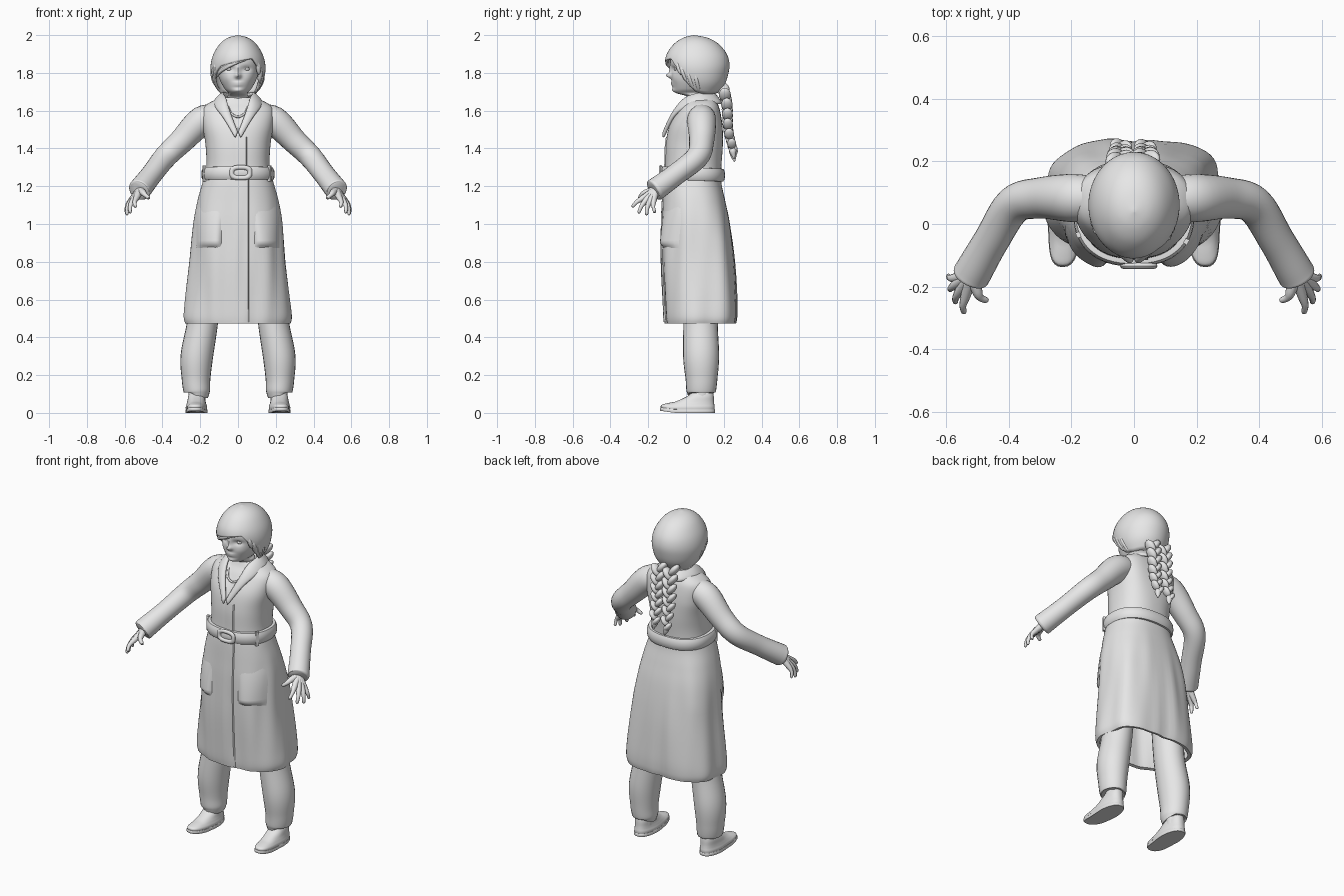
import bpy, bmesh, math
from mathutils import Vector, Matrix

if "Cube" in bpy.data.objects:
    bpy.data.objects.remove(bpy.data.objects["Cube"])

GREY = bpy.data.materials.new("light_grey")
GREY.diffuse_color = (0.8, 0.8, 0.8, 1)
GREY.use_nodes = True
GREY.node_tree.nodes["Principled BSDF"].inputs["Base Color"].default_value = GREY.diffuse_color


def finish(name, bm, mirror=False, solid=0, subsurf=0, recalc=True):
    if recalc:
        bmesh.ops.recalc_face_normals(bm, faces=bm.faces)
    me = bpy.data.meshes.new(name)
    bm.to_mesh(me)
    bm.free()
    me.materials.append(GREY)
    me.shade_smooth()
    me.set_sharp_from_angle(angle=math.radians(50))
    ob = bpy.data.objects.new(name, me)
    bpy.context.collection.objects.link(ob)
    if mirror:
        ob.modifiers.new("mirror", 'MIRROR').use_clip = True
    if solid:
        m = ob.modifiers.new("thickness", 'SOLIDIFY')
        m.thickness, m.offset = solid, 0
    if subsurf:
        m = ob.modifiers.new("smooth", 'SUBSURF')
        m.levels = m.render_levels = subsurf
    return ob


def cat(rows, k=6):
    """Smooth spline through rows of numbers."""
    out = []
    for i in range(len(rows) - 1):
        p0, p1, p2, p3 = (rows[max(0, min(len(rows) - 1, i + j))] for j in (-1, 0, 1, 2))
        for t in (s / k for s in range(k)):
            out.append([.5 * (2*b + (c-a)*t + (2*a-5*b+4*c-d)*t*t + (3*b-a-3*c+d)*t**3)
                        for a, b, c, d in zip(p0, p1, p2, p3)])
    return out + [list(rows[-1])]


def lookup(rows, z):
    """Linear interpolation in a table keyed on its first column."""
    rows = sorted(rows)
    z = max(rows[0][0], min(rows[-1][0], z))
    for a, b in zip(rows, rows[1:]):
        if a[0] <= z <= b[0]:
            t = (z - a[0]) / max(1e-9, b[0] - a[0])
            return [p + (q - p) * t for p, q in zip(a, b)]


def section(row, th, n=2.0, off=0, cx=0):
    """Point on a superellipse; row is z, half width, front y, back y."""
    z, rx, yf, yb = row
    s = lambda v: math.copysign(abs(v) ** (2 / n), v)
    return Vector((cx + (rx + off) * s(math.sin(th)),
                   (yf + yb) / 2 - ((yb - yf) / 2 + off) * s(math.cos(th)), z))


def grid(bm, pts, loop=False, caps=False):
    vs = [[bm.verts.new(p) for p in r] for r in pts]
    n = len(vs[0])
    for a, b in zip(vs, vs[1:]):
        for j in range(n if loop else n - 1):
            bm.faces.new((a[j], a[(j+1) % n], b[(j+1) % n], b[j]))
    if caps:
        bm.faces.new(vs[0])
        bm.faces.new(vs[-1])


def loft(name, rows, n=2.0, seg=48, cx=0, shape=lambda p: p, **kw):
    bm = bmesh.new()
    grid(bm, [[shape(section(r, 2*math.pi*j/seg, n, 0, cx)) for j in range(seg)] for r in rows], True, True)
    return finish(name, bm, **kw)


def tube(name, pts, k=5, seg=16, bm=None, deep=1, **kw):
    """Round tube; each point is x, y, z, radius."""
    own = bm is None
    bm = bm or bmesh.new()
    p = cat(pts, k)
    c = [Vector(q[:3]) for q in p]
    d = (c[-1] - c[0]).normalized()
    up = Vector((0, 1, 0)) if abs(d.z) > .85 else Vector((0, 0, 1))
    rings = []
    for i, q in enumerate(p):
        t = (c[min(i+1, len(c)-1)] - c[max(i-1, 0)]).normalized()
        a = t.cross(up).normalized()
        b = a.cross(t) * deep
        rings.append([c[i] + q[3] * (a*math.cos(w) + b*math.sin(w))
                      for w in (2*math.pi*j/seg for j in range(seg))])
    grid(bm, rings, True, True)
    if own:
        return finish(name, bm, **kw)


def blob(bm, loc, size, rot=0):
    bmesh.ops.create_uvsphere(bm, u_segments=16, v_segments=10, radius=1, matrix=Matrix.Translation(loc)
                              @ Matrix.Rotation(rot, 4, 'Y') @ Matrix.Diagonal((*size, 1)))


# Coat body with open hem and lining
outer = cat([(1.67, .085, .0, .150), (1.64, .155, -.015, .166), (1.60, .19, -.045, .18), (1.52, .188, -.088, .193),
             (1.42, .172, -.108, .195), (1.30, .168, -.112, .187), (1.22, .188, -.12, .187),
             (1.12, .215, -.125, .208), (1.0, .236, -.13, .232), (.8, .253, -.13, .256), (.6, .276, -.12, .268),
             (.51, .284, -.115, .268), (.472, .276, -.11, .262)])
lining = [[z + .004, rx - .018, yf + .018, yb - .018] for z, rx, yf, yb in reversed(outer) if z < 1.1]
N = 2.35
clamp = lambda v: max(0, min(1, v))


def folds(p):
    f = clamp((1.2 - p.z) / .3)
    a = math.atan2(p.x, -(p.y - .06))
    k = 1 + f * (.016 * math.sin(9*a + 2*p.z) + .014 * math.sin(5*a + 5*p.z) + .008 * math.sin(14*a - 4*p.z))
    # squarer back corners on skirt and shoulder blades
    k += (.07 * f + .05 * clamp((p.z - 1.35) / .15)) * math.exp(-((abs(a) - 2.3) / .35)**2)
    q = Vector((p.x * k, .065 + (p.y - .065) * k, p.z))
    if p.y < .05:   # open neckline
        q.y += .014 * clamp(((p.z - 1.46) * .45 - abs(p.x)) / .02)
    return q


loft("coat", outer + lining, N, 80, shape=folds)


def front(x, z, off=0):
    """Point on the front of the coat."""
    _, rx, yf, yb = lookup(outer, z)
    y = (yf + yb)/2 - (yb - yf)/2 * max(0, 1 - abs(x/rx)**N) ** (1/N)
    return Vector((x, folds(Vector((x, y, z))).y - off, z))


def patch(name, x0, x1, z0, z1, puff, m=12, k=16):
    """Raised panel following the coat front; puff(u, v) is its height."""
    bm = bmesh.new()
    grid(bm, [[front(x0 + (x1-x0)*j/m, z0 + (z1-z0)*i/k, puff(j/m, i/k) - .003) for j in range(m + 1)]
              for i in range(k + 1)])
    return finish(name, bm)


# Sagging pockets, and an overlapping front edge
pouch = lambda u, v: .024 * (1 - abs(2*u-1)**4) * (1 - v**1.5) * min(1, v*8)
patch("right_pocket", -.22, -.085, .872, 1.09, pouch)
patch("left_pocket", .085, .22, .872, 1.09, pouch)
overlap = lambda u, v: 0 if u == 1 else .010 * u
patch("front_overlap", -.07, .06, .48, 1.24, overlap, m=20, k=40)
patch("upper_overlap", -.04, .05, 1.29, 1.46, overlap)

# Soft belt dipping at the back, keepers and buckle
waist = lookup(outer, 1.27)[1:]
bm = bmesh.new()
rows = []
for z, o in ((1.236, 0), (1.237, .012), (1.25, .019), (1.27, .021), (1.29, .019), (1.304, .012), (1.305, 0)):
    rows.append([section([z - .006 * (1 - math.cos(th))] + waist, th, N, o)
                 for th in (2*math.pi*j/64 for j in range(64))])
grid(bm, rows, True, True)
finish("belt", bm)
bm = bmesh.new()
for th in (1.05, -1.2):
    p = section([1.268] + waist, th, N, .016)
    bmesh.ops.create_cube(bm, size=1, matrix=Matrix.Translation(p) @ Matrix.Rotation(th, 4, 'Z')
                          @ Matrix.Diagonal((.018, .014, .085, 1)))
finish("belt_keepers", bm)
bm = bmesh.new()
ring = []
s = lambda v: math.copysign(abs(v)**.7, v)
for i in range(40):
    a = 2*math.pi*i/40
    ring.append([Vector((.015 + (.048 + .012*math.cos(w))*s(math.cos(a)), -.134 - .010*math.sin(w),
                         1.272 + (.028 + .012*math.cos(w))*s(math.sin(a)))) for w in
                 (2*math.pi*j/8 for j in range(8))])
grid(bm, ring + [ring[0]], True)
bmesh.ops.remove_doubles(bm, verts=bm.verts, dist=1e-5)
finish("buckle", bm)

# Collar running down into lapels
inner = [(0, .145, 1.69), (.05, .13, 1.69), (.075, .07, 1.69), (.062, 0, 1.665), (.046, -.05, 1.60), (.003, -.112, 1.475)]
edge = [(0, .187, 1.635), (.075, .178, 1.635), (.126, .09, 1.64), (.122, 0, 1.617), (.078, -.07, 1.56), (.012, -.120, 1.452)]
bm = bmesh.new()
grid(bm, [[Vector(a).lerp(Vector(b), t/4) + Vector((0, -.006, .010)) * math.sin(math.pi*t/4) for t in range(5)]
          for a, b in zip(cat(inner, 4), cat(edge, 4))])
finish("collar", bm, mirror=True, solid=.018, subsurf=1)
tube("shirt_neckline", [(-.055, -.012, 1.625, .006), (-.035, -.046, 1.585, .006), (0, -.054, 1.567, .006),
                        (.035, -.046, 1.585, .006), (.055, -.012, 1.625, .006)], 4, 8)

# Sleeves with plain cuffs
tube("sleeve", [(.10, .083, 1.565, .062), (.19, .083, 1.547, .077), (.30, .083, 1.438, .066), (.385, .060, 1.355, .061),
                (.455, -.05, 1.265, .057), (.51, -.145, 1.195, .060), (.522, -.166, 1.18, .060),
                (.525, -.172, 1.176, .050)], 6, 24, mirror=True)

# Hands: fingers fan out from the wrist
bm = bmesh.new()
for knuckle, tip, r in (((.538, -.228, 1.137), (.545, -.286, 1.09), .011), ((.556, -.212, 1.125), (.573, -.252, 1.058), .011),
                        ((.568, -.192, 1.118), (.590, -.21, 1.048), .011), ((.572, -.172, 1.118), (.595, -.166, 1.06), .010),
                        ((.502, -.215, 1.165), (.470, -.247, 1.136), .012)):
    k, t = Vector(knuckle), Vector(tip)
    mid = k.lerp(t, .5) + Vector((.006, -.004, .003))
    tube("", [(.518, -.16, 1.18, .022), (*k, r + .005), (*mid, r), (*k.lerp(t, .92), r * .8), (*t, r * .3)], 3, 10, bm)
finish("hand", bm, mirror=True)

# Trousers
tube("trouser_leg", [(.15, .08, .95, .085), (.17, .08, .7, .084), (.188, .077, .48, .082), (.218, .08, .30, .086),
                     (.222, .082, .18, .076), (.218, .08, .115, .070), (.218, .08, .105, .062)], 6, 24, deep=1.11, mirror=True)
tube("ankle", [(.218, .085, .16, .045), (.218, .085, .05, .045)], 2, 16, mirror=True)

# Shoes
toe = lambda p: Vector((.22 + (p.x - .22) * (1 - .9 * max(0, .03 - p.y) * max(0, p.y + .13) / .05)
                        + max(0, -p.y) * .06, p.y, p.z + max(0, -.06 - p.y) * .15))
loft("shoe", cat([(.012, .056, -.132, .15), (.03, .058, -.132, .152), (.045, .053, -.10, .15), (.062, .048, -.05, .148),
                  (.085, .044, .0, .147), (.105, .038, .03, .145)], 4), 2.4, 32, cx=.22, shape=toe, mirror=True)
loft("sole", [(0, .058, -.135, .152), (.004, .060, -.138, .154), (.014, .060, -.138, .154), (.018, .058, -.135, .152)],
     2.4, 32, cx=.22, shape=toe, mirror=True)


# Head and neck with sculpted face
def face(p):
    if p.y < .04 and p.z > 1.69:
        g = lambda x, z, w, h: math.exp(-((p.x - x)/w)**2 - ((p.z - z)/h)**2)
        p.y -= .026*g(0, 1.785, .015, .013) + .012*g(0, 1.812, .012, .03) + .010*g(0, 1.742, .026, .012)
        p.y -= .010*g(0, 1.707, .028, .012) + .006*(g(.06, 1.77, .03, .03) + g(-.06, 1.77, .03, .03))
        p.y += .012*(g(.045, 1.82, .024, .014) + g(-.045, 1.82, .024, .014)) + .004*g(0, 1.742, .025, .003)
    return p


loft("head", cat([(1.58, .06, .02, .13), (1.64, .055, .015, .12), (1.675, .055, .005, .12), (1.693, .050, -.05, .12),
                  (1.715, .070, -.066, .13), (1.76, .095, -.074, .16), (1.81, .110, -.077, .18), (1.87, .115, -.08, .19),
                  (1.93, .09, -.05, .16), (1.97, .04, 0, .10)], 8), 2.1, 96, shape=face)
bm = bmesh.new()
blob(bm, (.046, -.049, 1.82), (.016, .015, .010))
finish("eye", bm, mirror=True, recalc=False)
tube("eyelid", [(.026, -.058, 1.819, .002), (.036, -.063, 1.829, .003), (.054, -.058, 1.830, .003),
                (.068, -.042, 1.821, .002)], 4, 8, mirror=True)

# Hair cap with uneven lower edge
hair = cat([(1.68, .08, 0, .15), (1.74, .120, -.06, .198), (1.80, .137, -.092, .218), (1.85, .137, -.104, .223),
            (1.90, .122, -.094, .208), (1.95, .090, -.057, .166), (1.98, .050, -.01, .11), (1.993, .00005, .04, .0401)])
line = [(-180, 1.70), (-110, 1.69), (-80, 1.73), (-62, 1.785), (-40, 1.835), (0, 1.862), (35, 1.875), (52, 1.82),
        (66, 1.735), (80, 1.70), (110, 1.69), (180, 1.70)]
bm = bmesh.new()
cap = []
for i in range(29):
    ring = []
    for j in range(64):
        th = 2*math.pi*j/64 - math.pi
        z = 1.993 - (1.993 - lookup(line, math.degrees(th))[1]) * (i/28)**1.6
        ring.append(section(lookup(hair, z), th))
    cap.append(ring)
grid(bm, cap, True)
bmesh.ops.remove_doubles(bm, verts=bm.verts, dist=1.5e-4)
finish("hair_cap", bm, solid=.014)

# Swept fringe and side locks
bm = bmesh.new()
for i in range(6):
    pts = []
    for t, r in ((0, .002), (.35, .009), (.7, .009), (1, .002)):
        z = 1.918 - .010*i - (.062 + .007*i) * t**1.5
        pts.append((*section(lookup(hair, z), .75 - .08*i - 1.5*t, off=-.002), r))
    tube("", pts, 5, 8, bm)
for th, z0, z1 in ((.85, 1.87, 1.79), (1.0, 1.85, 1.75), (1.2, 1.83, 1.71), (1.45, 1.81, 1.695),
                   (-1.0, 1.86, 1.79), (-1.15, 1.85, 1.765), (-1.4, 1.83, 1.73)):
    tube("", [(*section(lookup(hair, z0 + (z1-z0)*t), th + .1*t*math.copysign(1, th), off=-.001), r)
              for t, r in ((0, .003), (.4, .012), (.8, .011), (1.0, .003))], 5, 8, bm)
finish("hair_locks", bm)

# Two plaits down the back
for name, x, end in (("right_plait", -.042, 1.385), ("left_plait", .036, 1.40)):
    bm = bmesh.new()
    count = 13
    for i in range(count):
        t = i / (count - 1)
        z = 1.71 + (end - 1.71) * t
        s = 1 if i % 2 else -1
        k = 1.05 - .3*t
        blob(bm, (x + s*.017*k, .200 + (1.7 - z)*.15 + .006*math.sin(7*t), z), (.020*k, .031*k, .042*k), s*.65)
    y = .200 + (1.7 - end)*.15
    tube("", [(x, y, end, .014), (x, y + .004, end - .02, .018), (x + .006, y + .010, end - .055, .003)], 4, 10, bm)
    finish(name, bm)
